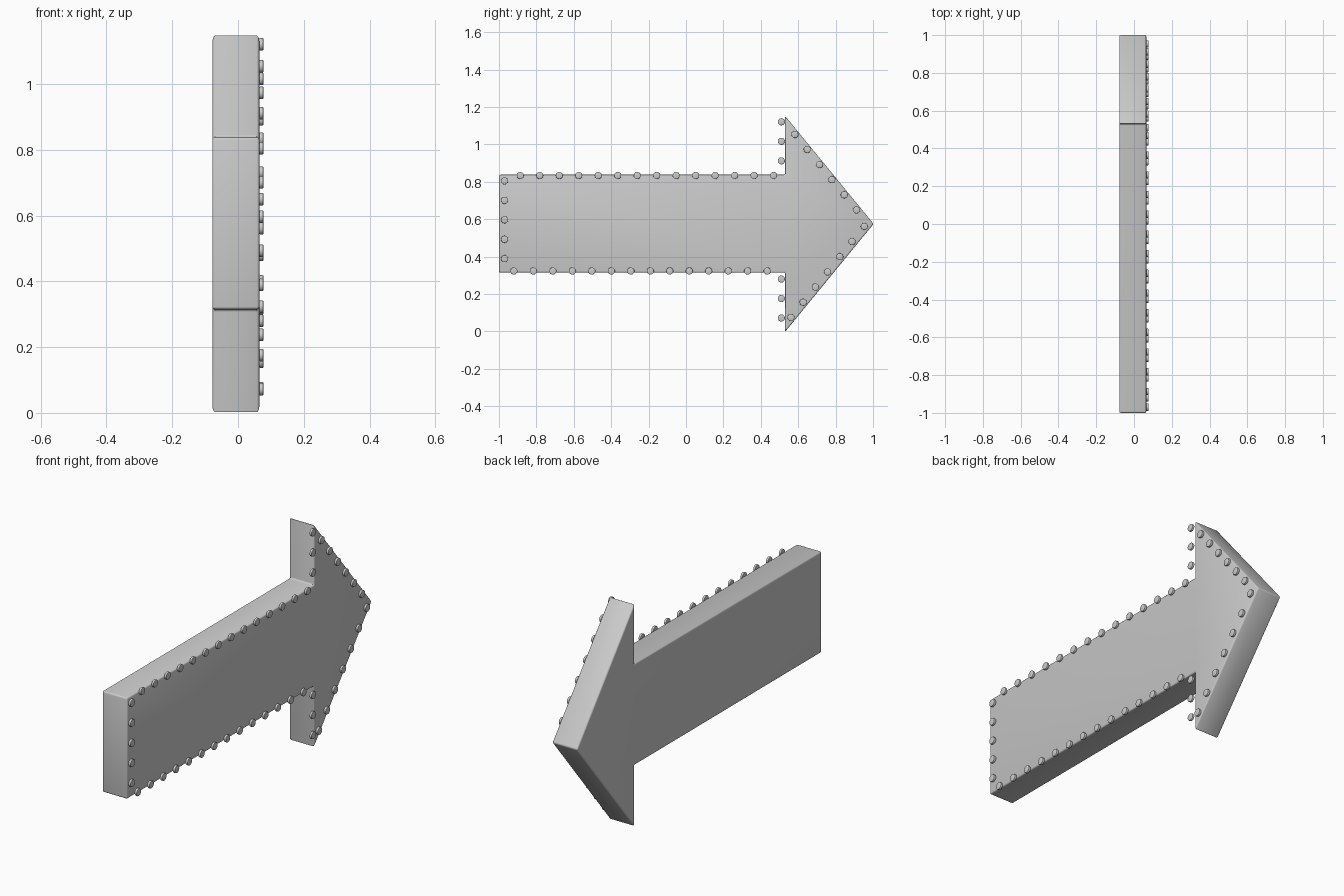
import bpy, bmesh
from mathutils import Vector, Matrix

if "Cube" in bpy.data.objects:
    bpy.data.objects.remove(bpy.data.objects["Cube"])

BACK, FACE, FRONT = -0.078, 0.065, 0.077


def finish(name, bm, bevel, segments):
    bmesh.ops.recalc_face_normals(bm, faces=bm.faces)
    mesh = bpy.data.meshes.new(name)
    bm.to_mesh(mesh)
    bm.free()
    ob = bpy.data.objects.new(name, mesh)
    bpy.context.collection.objects.link(ob)
    bpy.context.view_layer.objects.active = ob
    ob.select_set(True)
    mod = ob.modifiers.new("soft_edges", 'BEVEL')
    mod.width, mod.segments = bevel, segments
    mod.limit_method = 'ANGLE'
    bpy.ops.object.modifier_apply(modifier=mod.name)
    bpy.ops.object.shade_smooth_by_angle()
    ob.select_set(False)
    return ob


# Arrow board: extruded outline in the y-z plane
outline = [(-1, 0.315), (0.53, 0.315), (0.53, -0.002), (1.003, 0.575),
           (0.53, 1.152), (0.53, 0.838), (-1, 0.838)]
bm = bmesh.new()
face = bm.faces.new([bm.verts.new((BACK, y, z)) for y, z in outline])
ext = bmesh.ops.extrude_face_region(bm, geom=[face])
bmesh.ops.translate(bm, vec=(FACE - BACK, 0, 0),
                    verts=[v for v in ext['geom'] if isinstance(v, bmesh.types.BMVert)])
finish("arrow_board", bm, 0.008, 3)

# Rows of round bulbs around the border: first (y, z), last (y, z), count
rows = [
    ((-0.97, 0.805), (-0.97, 0.389), 5),
    ((-0.92, 0.323), (0.434, 0.323), 14),
    ((0.51, 0.28), (0.51, 0.072), 3),
    ((0.561, 0.075), (0.953, 0.562), 7),
    ((0.912, 0.65), (0.582, 1.054), 6),
    ((0.51, 1.121), (0.51, 0.912), 3),
    ((0.468, 0.834), (-0.886, 0.834), 14),
]
bm = bmesh.new()
turn = Matrix.Rotation(1.5707963, 4, 'Y')
for a, b, n in rows:
    for i in range(n):
        p = Vector(a).lerp(Vector(b), i / (n - 1))
        place = Matrix.Translation(((FACE + FRONT) / 2, p.x, p.y)) @ turn
        bmesh.ops.create_cone(bm, cap_ends=True, segments=24, radius1=0.019,
                              radius2=0.019, depth=FRONT - FACE, matrix=place)
finish("border_bulbs", bm, 0.002, 2)
